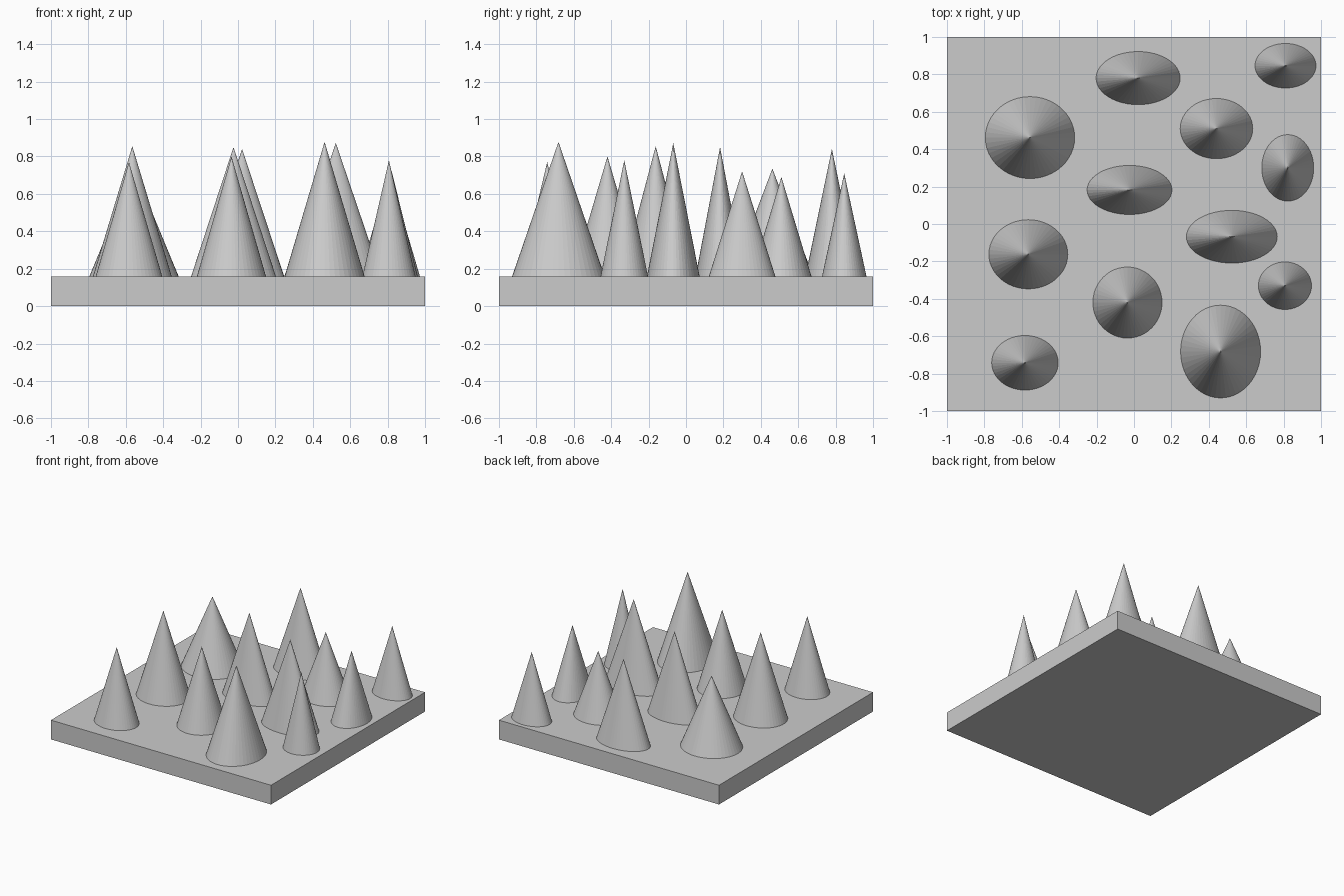
import bpy

PLATE_TOP = 0.158
SIDES = 48

# square base plate
bpy.ops.mesh.primitive_cube_add(size=1, location=(0, 0, PLATE_TOP / 2))
plate = bpy.context.object
plate.name = "base_plate"
plate.scale = (2, 2, PLATE_TOP)


def spike(index, x, y, rx, ry, tip):
    """Elliptical cone standing on the plate, with its tip at height tip."""
    height = tip - PLATE_TOP
    bpy.ops.mesh.primitive_cone_add(vertices=SIDES, radius1=1, radius2=0, depth=1,
                                    location=(x, y, PLATE_TOP + height / 2))
    cone = bpy.context.object
    cone.name = f"spike_{index:02d}"
    cone.scale = (rx, ry, height)


# spikes: x, y, x radius, y radius, tip height
SPIKES = [
    (-0.583, -0.742, 0.178, 0.146, 0.77),
    (-0.565, -0.162, 0.211, 0.185, 0.855),
    (-0.556, 0.462, 0.239, 0.219, 0.735),
    (-0.035, -0.420, 0.185, 0.190, 0.80),
    (-0.024, 0.182, 0.227, 0.131, 0.85),
    (0.022, 0.780, 0.225, 0.142, 0.84),
    (0.463, -0.682, 0.214, 0.248, 0.878),
    (0.523, -0.068, 0.243, 0.141, 0.872),
    (0.441, 0.510, 0.194, 0.161, 0.69),
    (0.807, -0.330, 0.142, 0.127, 0.78),
    (0.822, 0.300, 0.139, 0.178, 0.72),
    (0.810, 0.846, 0.163, 0.119, 0.71),
]
for i, data in enumerate(SPIKES, 1):
    spike(i, *data)
